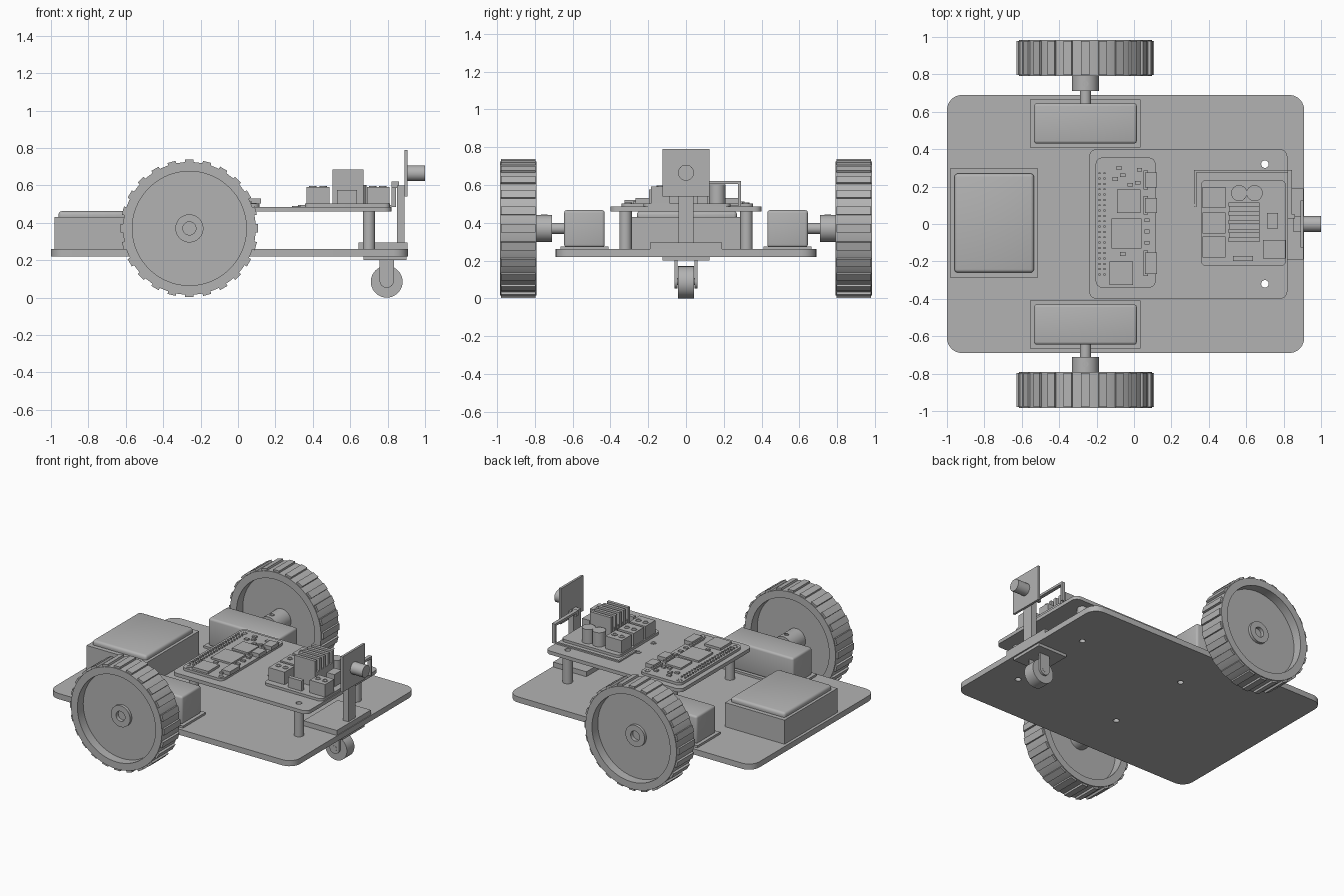
import bpy, bmesh, math
from mathutils import Matrix, Vector

if "Cube" in bpy.data.objects:
    bpy.data.objects.remove(bpy.data.objects["Cube"], do_unlink=True)

GREY = (0.45, 0.45, 0.45, 1)
grey = bpy.data.materials.new("plain grey")
grey.use_nodes = True
grey.diffuse_color = GREY
grey.node_tree.nodes["Principled BSDF"].inputs["Base Color"].default_value = GREY
parts = []


def finish(bm, name):
    bmesh.ops.recalc_face_normals(bm, faces=bm.faces)
    mesh = bpy.data.meshes.new(name)
    bm.to_mesh(mesh)
    bm.free()
    mesh.materials.append(grey)
    obj = bpy.data.objects.new(name, mesh)
    bpy.context.collection.objects.link(obj)
    parts.append(obj)
    return obj


def box(name, x, y, z, corner=0, soft=0):
    """Box from (low, high) ranges; corner rounds upright edges, soft rounds all."""
    bm = bmesh.new()
    bmesh.ops.create_cube(bm, size=1)
    for v in bm.verts:
        v.co = [r[0] if c < 0 else r[1] for c, r in zip(v.co, (x, y, z))]
    edges = list(bm.edges)
    if corner:
        edges = [e for e in edges if abs(e.verts[0].co.z - e.verts[1].co.z) > 1e-4]
    if corner or soft:
        bmesh.ops.bevel(bm, geom=edges, offset=corner or soft, segments=6 if corner else 3,
                        profile=0.5, affect='EDGES')
    return finish(bm, name)


def lathe(name, center, axis, profile, steps=32):
    """Revolve (distance along axis, radius) points around an axis through center."""
    bm = bmesh.new()
    turn = Vector((0, 0, 1)).rotation_difference(Vector(axis)).to_matrix().to_4x4()
    verts = [bm.verts.new((r, 0, d)) for d, r in profile]
    edges = [bm.edges.new(pair) for pair in zip(verts, verts[1:])]
    bmesh.ops.spin(bm, geom=verts + edges, cent=(0, 0, 0), axis=(0, 0, 1),
                   angle=math.tau, steps=steps)
    bmesh.ops.remove_doubles(bm, verts=bm.verts, dist=1e-5)
    bmesh.ops.transform(bm, matrix=Matrix.Translation(center) @ turn, verts=bm.verts)
    return finish(bm, name)


def rod(name, center, axis, radius, length, steps=24):
    return lathe(name, center, axis, [(0, 0), (0, radius), (length, radius), (length, 0)], steps)


def tube(name, center, axis, outer, inner, length):
    return lathe(name, center, axis, [(0, inner), (0, outer), (length, outer),
                                      (length, inner), (0, inner)], 24)


def mirrored(obj):
    mod = obj.modifiers.new("mirror", 'MIRROR')
    mod.use_axis = (False, True, False)
    return obj


def drill(obj, cutter):
    mod = obj.modifiers.new("holes", 'BOOLEAN')
    mod.operation, mod.object, mod.solver = 'DIFFERENCE', cutter, 'EXACT'


UP, SIDE, AHEAD = (0, 0, 1), (0, 1, 0), (1, 0, 0)

# Chassis and raised deck with through holes
chassis = box("chassis_plate", (-1, .91), (-.69, .69), (.22, .26), corner=.08)
deck = box("upper_deck", (-.24, .82), (-.4, .4), (.46, .485), corner=.04)
for label, x in (("front", .7), ("rear", -.12)):
    mirrored(tube(label + "_standoff", (x, .32, .26), UP, .033, .02, .2))
    for y in (-.32, .32):
        cutter = rod("hole_cutter", (x, y, .1), UP, .02, .5)
        cutter.hide_render = True
        cutter.hide_set(True)
        parts.remove(cutter)
        drill(chassis, cutter)
        drill(deck, cutter)
for y in (-.08, .09):
    tube("deck_grommet", (.31, y, .485), UP, .02, .012, .004)

# Battery pack
box("battery_tray", (-.98, -.515), (-.29, .3), (.26, .43))
box("battery_lid", (-.96, -.535), (-.26, .27), (.41, .462), soft=.018)

# Drive units, mirrored to both sides
AXLE = -.26
HUB = .37
mirrored(box("motor_mount", (-.555, .035), (.41, .665), (.26, .275)))
mirrored(box("motor_box", (-.535, .015), (.43, .645), (.27, .467), soft=.015))
mirrored(rod("motor_shaft", (AXLE, .64, HUB), SIDE, .03, .1))
mirrored(rod("shaft_coupling", (AXLE, .71, HUB), SIDE, .072, .17, 32))
mirrored(tube("set_screw", (AXLE, .75, HUB + .068), UP, .016, .009, .007))
wheel = [(0, .305), (0, .355), (.195, .355), (.195, .305), (.13, .305), (.13, .075),
         (.15, .075), (.15, .035), (.125, .035), (.125, 0), (.07, 0), (.07, .305), (0, .305)]
mirrored(lathe("drive_wheel", (AXLE, .79, HUB), SIDE, wheel, 72))

# Tread bars around each wheel
TREADS = 24
bm = bmesh.new()
for i in range(TREADS):
    spin = Matrix.Rotation(math.tau * i / TREADS, 4, 'Y')
    place = Matrix.Translation((AXLE, .8875, HUB)) @ spin @ Matrix.Translation((0, 0, .357))
    bmesh.ops.create_cube(bm, size=1, matrix=place @ Matrix.Diagonal((.045, .18, .022, 1)))
mirrored(finish(bm, "wheel_treads"))

# Caster
CASTER_X = .795
box("caster_plate", (.67, .9), (-.125, .125), (.2, .22))
mirrored(box("caster_fork", (.757, .833), (.046, .06), (.09, .2)))
mirrored(rod("caster_fork_end", (CASTER_X, .046, .09), SIDE, .038, .014))
rod("caster_wheel", (CASTER_X, -.042, .085), SIDE, .085, .084, 40)
rod("caster_axle", (CASTER_X, -.062, .09), SIDE, .018, .124)

# Camera on its mast
box("mast_base", (.645, .905), (-.19, .19), (.26, .295))
box("camera_mast", (.85, .89), (-.04, .04), (.295, .6))
box("camera_board", (.89, .906), (-.125, .125), (.54, .79))
rod("camera_lens", (.9, 0, .665), AHEAD, .042, .1, 32)

# Signal cable from the deck up to the camera
box("cable_start", (.32, .334), (.09, .29), (.485, .495))
box("cable_run", (.32, .845), (.276, .29), (.485, .495))
box("cable_rise", (.82, .845), (.276, .29), (.485, .622))
box("cable_top", (.82, .845), (.03, .29), (.606, .622))
box("cable_end", (.82, .86), (.03, .05), (.585, .622))

# Computer board
box("computer_board", (-.205, .115), (-.34, .355), (.485, .503), corner=.035)
for y in (-.305, .315):
    for x in (-.17, .08):
        tube("board_eyelet", (x, y, .503), UP, .02, .012, .003)
pins = box("header_pins", (-.19, -.18), (-.275, -.265), (.503, .512))
for count, step in ((2, (.027, 0, 0)), (20, (0, .0285, 0))):
    mod = pins.modifiers.new("rows", 'ARRAY')
    mod.count, mod.use_relative_offset, mod.use_constant_offset = count, False, True
    mod.constant_offset_displace = step
box("processor_chip", (-.12, .04), (-.13, .03), (.503, .516))
box("memory_chip", (-.09, .035), (.06, .185), (.503, .516))
box("card_slot", (-.13, -.005), (-.325, -.2), (.503, .52))
for y, size in ((.235, .04), (.1, .04), (-.21, .058)):
    box("port_shell", (.06, .124), (y - size, y + size), (.503, .53))
    box("port_lip", (.05, .075), (y - size - .01, y + size + .01), (.503, .515))
for x, y in ((-.1, .24), (-.06, .26), (-.02, .21), (.02, .22), (-.08, .3), (.07, .02),
             (.07, -.04), (.07, -.1), (-.06, -.16), (.03, .29)):
    box("small_component", (x - .014, x + .014), (y - .01, y + .01), (.503, .513))

# Motor driver board
BOARD = .503
box("driver_board", (.357, .813), (-.225, .235), (.485, BOARD), corner=.03)
for y in (-.12, .01, .145):
    box("output_terminal", (.365, .49), (y - .06, y + .052), (BOARD, .592))
    for x in (.4, .455):
        tube("terminal_screw", (x, y, .59), UP, .02, .013, .006)
box("power_terminal", (.69, .81), (-.185, -.085), (BOARD, .592))
for x in (.72, .775):
    tube("terminal_screw", (x, -.135, .59), UP, .02, .013, .006)
for x in (.562, .645):
    rod("capacitor", (x, .165, BOARD), UP, .043, .1)
box("signal_header", (.71, .77), (-.025, .06), (BOARD, .59))
box("jumper_block", (.528, .635), (-.197, -.17), (BOARD, .575))

# Finned heat sink
box("heat_sink_core", (.51, .67), (-.095, .115), (BOARD, .6))
for i in range(5):
    y = -.095 + i * .047
    box("heat_sink_fin", (.505, .67), (y, y + .022), (BOARD, .685))

# Smooth the round surfaces and keep crisp edges
bpy.ops.object.select_all(action='DESELECT')
for obj in parts:
    obj.select_set(True)
bpy.context.view_layer.objects.active = parts[0]
bpy.ops.object.shade_smooth_by_angle(angle=math.radians(35))
